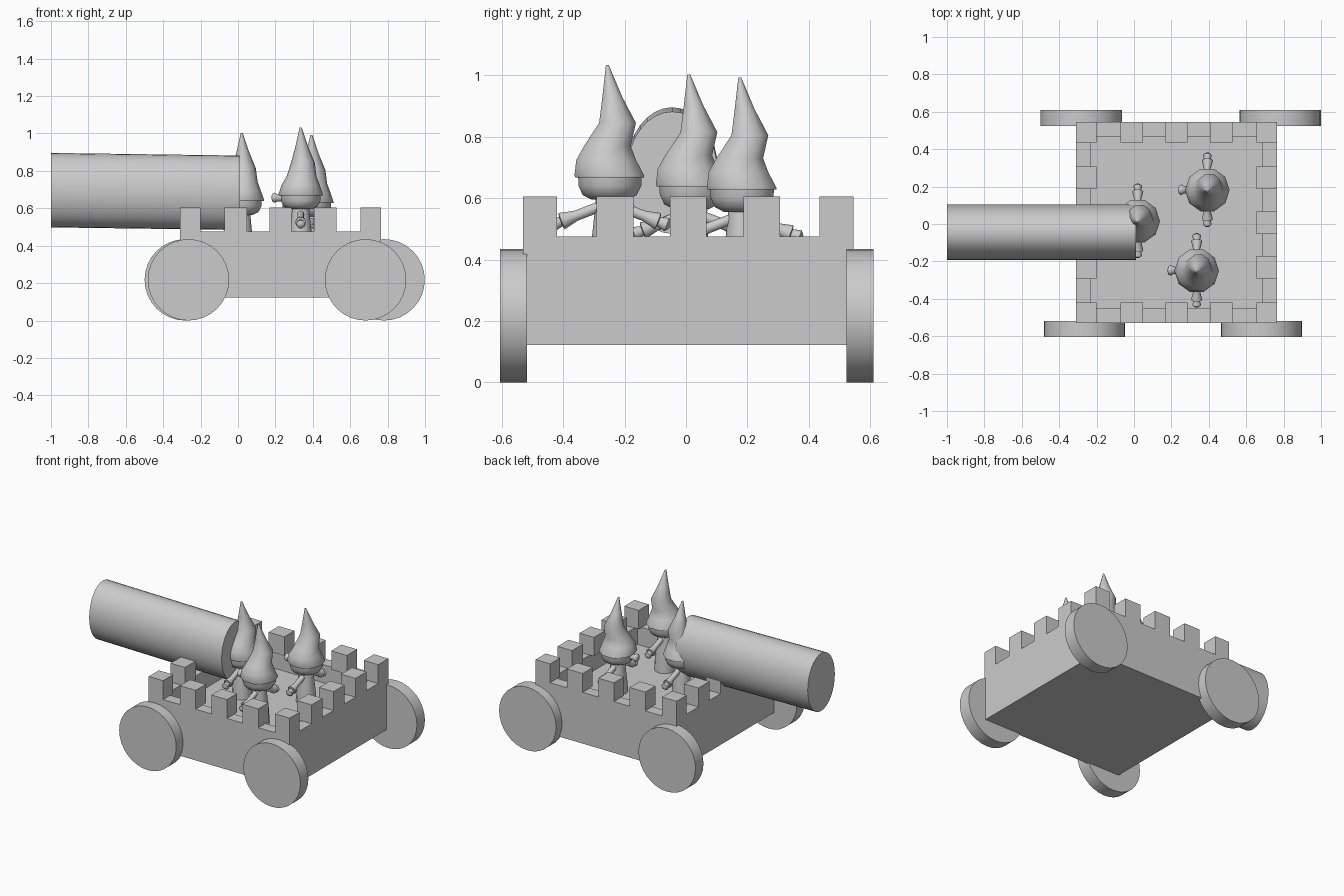
import bpy, bmesh, math
from mathutils import Vector

if "Cube" in bpy.data.objects:
    bpy.data.objects.remove(bpy.data.objects["Cube"])

grey = bpy.data.materials.new("plain_grey")
grey.diffuse_color = (0.6, 0.6, 0.6, 1)
grey.use_nodes = True
grey.node_tree.nodes["Principled BSDF"].inputs["Base Color"].default_value = grey.diffuse_color


def finish(name, bm, smooth=None):
    bmesh.ops.recalc_face_normals(bm, faces=bm.faces[:])
    me = bpy.data.meshes.new(name)
    bm.to_mesh(me)
    bm.free()
    me.materials.append(grey)
    ob = bpy.data.objects.new(name, me)
    bpy.context.collection.objects.link(ob)
    if smooth:
        bpy.ops.object.select_all(action='DESELECT')
        ob.select_set(True)
        bpy.context.view_layer.objects.active = ob
        bpy.ops.object.shade_smooth_by_angle(angle=math.radians(smooth))
    return ob


def loft(name, rings, sides, axis=(0, 0, 1), smooth=40):
    """Skin capped rings given as (centre, radius or (radius_a, radius_b))."""
    axis = Vector(axis).normalized()
    a = Vector((0, 0, 1)).cross(axis)
    a = a.normalized() if a.length > 0.01 else Vector((1, 0, 0))
    b = axis.cross(a)
    bm = bmesh.new()
    loops = []
    for c, r in rings:
        ra, rb = r if isinstance(r, tuple) else (r, r)
        loops.append([bm.verts.new(Vector(c)
                      + a * ra * math.cos(2 * math.pi * i / sides)
                      + b * rb * math.sin(2 * math.pi * i / sides))
                      for i in range(sides)])
    for p, q in zip(loops, loops[1:]):
        for i in range(sides):
            j = (i + 1) % sides
            bm.faces.new((p[i], p[j], q[j], q[i]))
    bm.faces.new(loops[0])
    bm.faces.new(loops[-1])
    return finish(name, bm, smooth)


# Cart: open box with a sunken floor and crenellated walls
X0, X1, Y0, Y1 = -0.31, 0.765, -0.53, 0.545
BASE, FLOOR, WALL, TOP, T = 0.122, 0.35, 0.475, 0.605, 0.11


def box(bm, x0, x1, y0, y1, z0, z1):
    vs = bmesh.ops.create_cube(bm, size=1)["verts"]
    for v in vs:
        v.co = ((x0 + x1) / 2 + v.co.x * (x1 - x0),
                (y0 + y1) / 2 + v.co.y * (y1 - y0),
                (z0 + z1) / 2 + v.co.z * (z1 - z0))
    return vs


bm = bmesh.new()
box(bm, X0, X1, Y0, Y1, BASE, WALL)
lid = max(bm.faces, key=lambda f: f.calc_center_median().z)
bmesh.ops.inset_region(bm, faces=[lid], thickness=T)
low = bmesh.ops.extrude_face_region(bm, geom=[lid])["geom"]
bmesh.ops.delete(bm, geom=[lid], context='FACES_ONLY')
bmesh.ops.translate(bm, vec=(0, 0, FLOOR - WALL),
                    verts=[v for v in low if isinstance(v, bmesh.types.BMVert)])
finish("cart_body", bm)

# Merlons: five along each side, corners shared
bm = bmesh.new()
sx, sy = (X1 - X0) / 9, (Y1 - Y0) / 9
for i in range(5):
    for j in range(5):
        if i in (0, 4) or j in (0, 4):
            ax = X0 if i == 0 else X1 - T if i == 4 else X0 + 2 * i * sx
            ay = Y0 if j == 0 else Y1 - T if j == 4 else Y0 + 2 * j * sy
            box(bm, ax, ax + (T if i in (0, 4) else sx),
                ay, ay + (T if j in (0, 4) else sy), WALL, TOP)
finish("merlons", bm)

# Wheels
for name, x, y in (("front_left", -0.265, -0.605), ("front_right", 0.682, -0.605),
                   ("back_left", -0.282, 0.523), ("back_right", 0.781, 0.523)):
    loft("wheel_" + name, [((x, y, 0.2175), 0.2175), ((x, y + 0.087, 0.2175), 0.2175)],
         32, axis=(0, 1, 0))

# Oval cannon barrel
loft("cannon_barrel", [((-1.0, -0.045, 0.697), (0.148, 0.199)),
                       ((0.01, -0.045, 0.683), (0.148, 0.199))], 32, axis=(1, 0, 0))


# Crew of three small figures in pointed hats, facing -x
def crew_member(tag, x, y, dz):
    def p(dx, dy, z):
        return (x + dx, y + dy, z + dz)
    loft("crew_body_" + tag, [(p(0, 0, 0.345), 0.066), (p(0, 0, 0.44), 0.062),
                              (p(0, 0, 0.55), 0.05), (p(0, 0, 0.61), 0.045)], 12)
    loft("crew_head_" + tag, [(p(0, 0, 0.595), 0.06), (p(0, 0, 0.61), 0.09),
                              (p(0, 0, 0.64), 0.105), (p(0, 0, 0.685), 0.106)], 14)
    # Hat with a kink half way up
    loft("crew_hat_" + tag, [(p(0, 0, 0.668), 0.118), (p(0, -0.002, 0.675), 0.119),
                             (p(0, -0.012, 0.725), 0.102), (p(0.005, -0.008, 0.77), 0.08),
                             (p(0.012, 0.025, 0.845), 0.063), (p(0.006, 0.008, 0.93), 0.034),
                             (p(0.0, -0.008, 1.033), 0.005)], 10, smooth=50)
    # Nose
    loft("crew_nose_" + tag, [(p(-0.09, 0, 0.655), 0.018), (p(-0.125, 0, 0.655), 0.02),
                              (p(-0.138, 0, 0.657), 0.028), (p(-0.15, 0, 0.657), 0.024),
                              (p(-0.155, 0, 0.657), 0.01)], 10, axis=(-1, 0, 0), smooth=60)
    # Arms with flared cuffs and hands
    for side, s in (("left", -1), ("right", 1)):
        d = Vector((0, s * 0.13, -0.05))
        a = Vector(p(0, s * 0.04, 0.57))
        loft(f"crew_arm_{side}_{tag}",
             [(a, 0.018), (a + d * 0.55, 0.018), (a + d * 0.9, 0.03),
              (a + d * 0.92, 0.017), (a + d * 1.12, 0.024), (a + d * 1.2, 0.01)],
             10, axis=d)


crew_member("front", 0.335, -0.248, 0)
crew_member("back", 0.392, 0.183, -0.04)
crew_member("gunner", 0.02, 0.017, -0.03)
